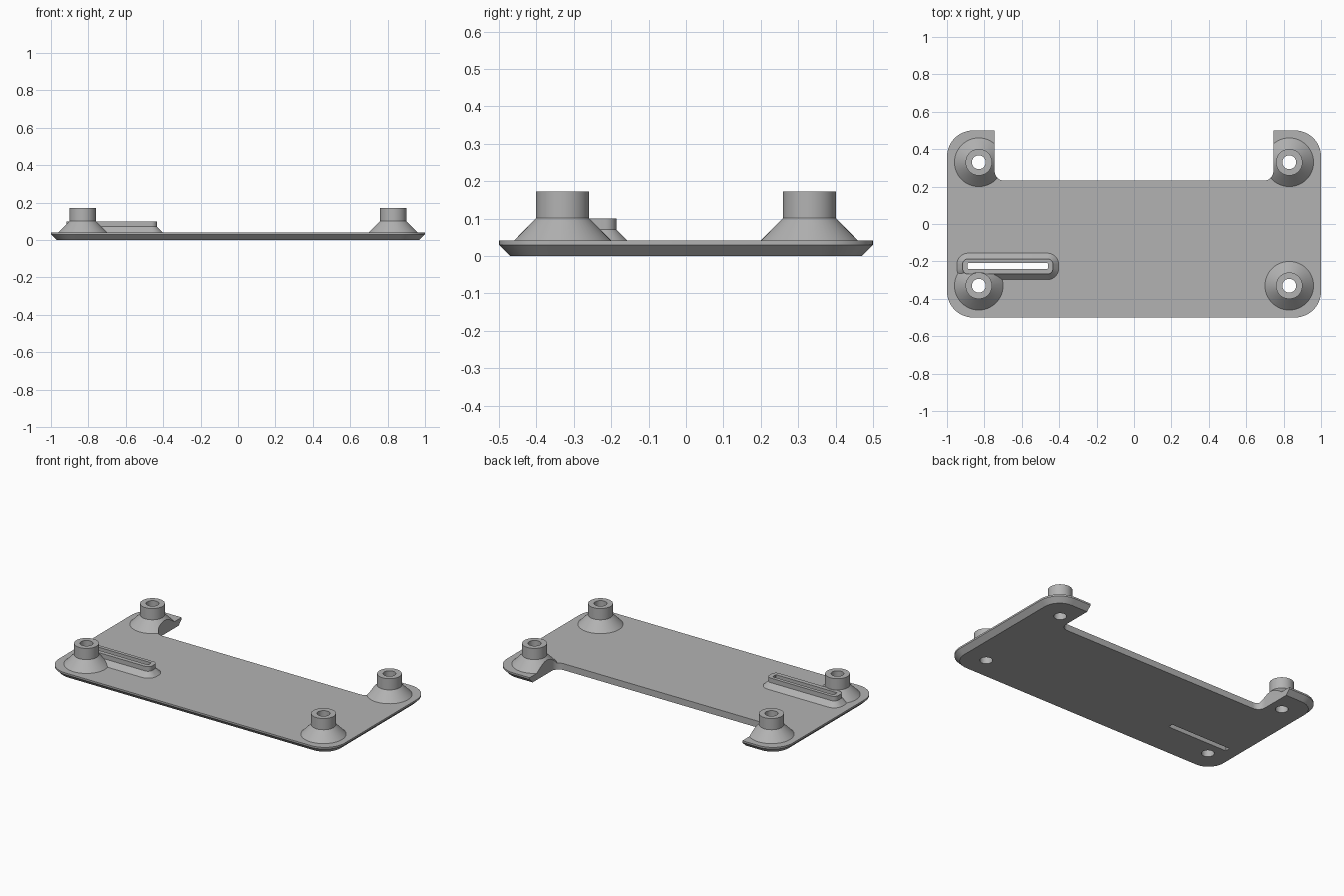
import bpy, bmesh, math

if "Cube" in bpy.data.objects:
    bpy.data.objects.remove(bpy.data.objects["Cube"])

grey = bpy.data.materials.new("grey_plastic")
grey.diffuse_color = (0.45, 0.45, 0.45, 1)
grey.use_nodes = True
grey.node_tree.nodes["Principled BSDF"].inputs["Base Color"].default_value = grey.diffuse_color


def rounded_rect(x0, x1, y0, y1, r, n=12):
    """Counter-clockwise outline with rounded corners."""
    pts = []
    for k, (cx, cy) in enumerate([(x1 - r, y1 - r), (x0 + r, y1 - r), (x0 + r, y0 + r), (x1 - r, y0 + r)]):
        for i in range(n + 1):
            a = math.pi / 2 * (k + i / n)
            pts.append((cx + r * math.cos(a), cy + r * math.sin(a)))
    return pts


def circle(cx, cy, r, n=48):
    return [(cx + r * math.cos(math.tau * i / n), cy + r * math.sin(math.tau * i / n)) for i in range(n)]


def loft(name, sections):
    """Closed solid through a stack of (outline, z) sections."""
    bm = bmesh.new()
    rings = [[bm.verts.new((x, y, z)) for x, y in outline] for outline, z in sections]
    bm.faces.new(rings[0][::-1])
    bm.faces.new(rings[-1])
    for a, b in zip(rings, rings[1:]):
        for i in range(len(a)):
            j = (i + 1) % len(a)
            bm.faces.new((a[i], a[j], b[j], b[i]))
    mesh = bpy.data.meshes.new(name)
    bm.to_mesh(mesh)
    bm.free()
    ob = bpy.data.objects.new(name, mesh)
    bpy.context.collection.objects.link(ob)
    mesh.materials.append(grey)
    return ob


def combine(target, other, operation):
    mod = target.modifiers.new(operation, 'BOOLEAN')
    mod.operation, mod.solver, mod.object = operation, 'EXACT', other
    bpy.context.view_layer.objects.active = target
    bpy.ops.object.modifier_apply(modifier=mod.name)
    bpy.data.objects.remove(other)


# Base plate with chamfered lower edge
plate = loft("mounting_plate", [
    (rounded_rect(-0.97, 0.97, -0.47, 0.47, 0.11), 0),
    (rounded_rect(-1, 1, -0.5, 0.5, 0.14), 0.03),
    (rounded_rect(-1, 1, -0.5, 0.5, 0.14), 0.041)])

# Raised slot rim with flared foot
rim = lambda d, r: rounded_rect(-0.917 - d, -0.433 + d, -0.268 - d, -0.186 + d, r)
combine(plate, loft("slot_rim", [(rim(0.03, 0.06), 0.02), (rim(0.03, 0.06), 0.041),
                                 (rim(0, 0.03), 0.071), (rim(0, 0.03), 0.1)]), 'UNION')

# Four standoffs with conical feet
centres = [(sx * 0.83, sy * 0.33) for sx in (-1, 1) for sy in (-1, 1)]
for x, y in centres:
    combine(plate, loft("standoff", [(circle(x, y, r), z) for r, z in
                                     [(0.13, 0.02), (0.13, 0.041), (0.071, 0.101), (0.071, 0.172)]]), 'UNION')

# Screw holes
for x, y in centres:
    combine(plate, loft("screw_hole", [(circle(x, y, 0.037), -0.1), (circle(x, y, 0.037), 0.3)]), 'DIFFERENCE')

# Cable slot
slot = rounded_rect(-0.889, -0.461, -0.241, -0.208, 0.002, 1)
combine(plate, loft("cable_slot", [(slot, -0.1), (slot, 0.3)]), 'DIFFERENCE')

# Rear notch, cut straight through plate and cone feet
notch = rounded_rect(-0.745, 0.745, 0.232, 0.8, 0.05)
combine(plate, loft("rear_notch", [(notch, -0.1), (notch, 0.3)]), 'DIFFERENCE')

plate.select_set(True)
bpy.context.view_layer.objects.active = plate
bpy.ops.object.shade_smooth_by_angle(angle=math.radians(25))
